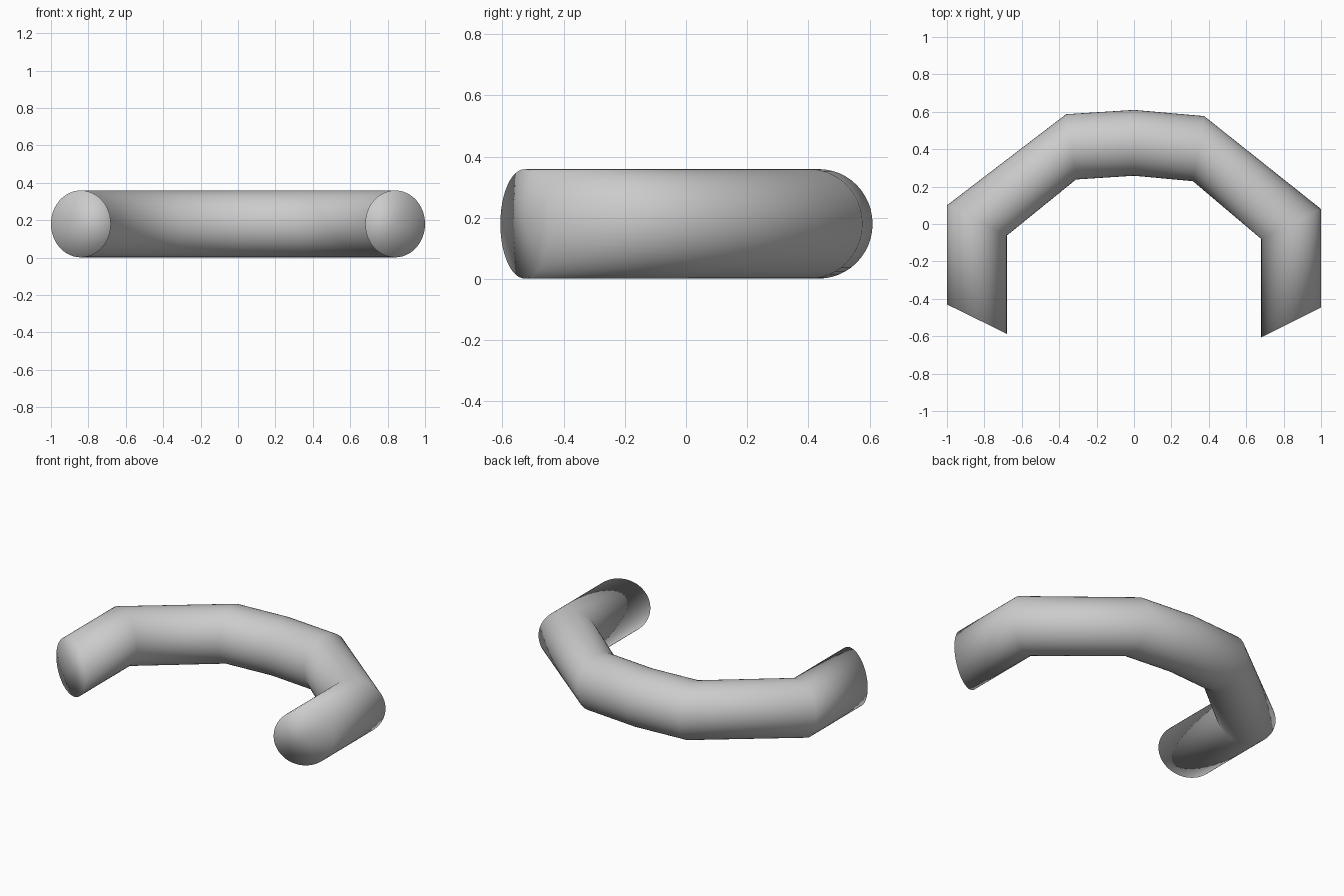
import bpy, bmesh, math
from mathutils import Vector

if "Cube" in bpy.data.objects:
    bpy.data.objects.remove(bpy.data.objects["Cube"])

# Outer and inner point (x, y) of every mitred cross-section along the arch
SECTIONS = [
    ((-1.0, -0.43), (-0.68, -0.587)),
    ((-1.0, 0.10), (-0.68, -0.062)),
    ((-0.363, 0.587), (-0.31, 0.238)),
    ((0.0, 0.61), (0.0, 0.258)),
    ((0.375, 0.577), (0.315, 0.229)),
    ((1.0, 0.08), (0.68, -0.08)),
    ((1.0, -0.447), (0.68, -0.607)),
]
SIDES = 48
HALF_HEIGHT = 0.179

bm = bmesh.new()


def ring(outer, inner):
    """Elliptical cross-section standing on the outer-inner line."""
    o, i = Vector((*outer, 0.18)), Vector((*inner, 0.18))
    centre, half = (o + i) / 2, (o - i) / 2
    verts = []
    for k in range(SIDES):
        a = math.tau * k / SIDES
        verts.append(bm.verts.new(
            centre + half * math.cos(a) + Vector((0, 0, HALF_HEIGHT * math.sin(a)))))
    return centre, verts


rings = [ring(*s) for s in SECTIONS]

# Tube walls between neighbouring sections
for (_, a), (_, b) in zip(rings, rings[1:]):
    for k in range(SIDES):
        n = (k + 1) % SIDES
        bm.faces.new((a[k], a[n], b[n], b[k]))

# Slanted end caps
for centre, verts in (rings[0], rings[-1]):
    hub = bm.verts.new(centre)
    for k in range(SIDES):
        bm.faces.new((hub, verts[k], verts[(k + 1) % SIDES]))

bmesh.ops.recalc_face_normals(bm, faces=bm.faces)
for f in bm.faces:
    f.smooth = True

mesh = bpy.data.meshes.new("curved_tube")
bm.to_mesh(mesh)
bm.free()
tube = bpy.data.objects.new("curved_tube", mesh)
bpy.context.collection.objects.link(tube)
